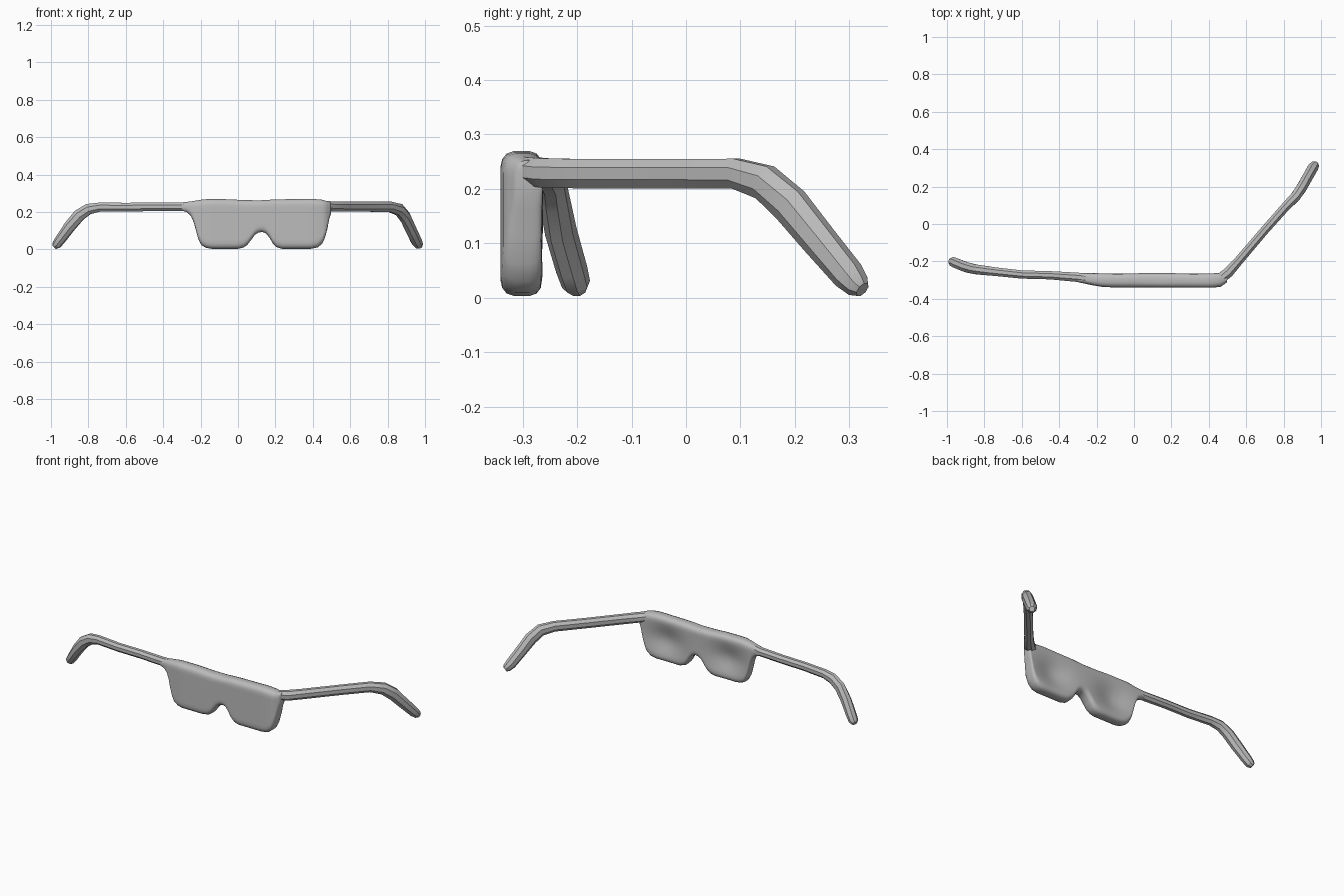
import bpy, bmesh, math
from mathutils import Vector

if "Cube" in bpy.data.objects:
    bpy.data.objects.remove(bpy.data.objects["Cube"], do_unlink=True)

grey = bpy.data.materials.new("plain grey")
grey.use_nodes = True
COLOUR = (0.5, 0.5, 0.5, 1)
grey.diffuse_color = COLOUR
grey.node_tree.nodes["Principled BSDF"].inputs["Base Color"].default_value = COLOUR


def loft(name, rings, angle):
    """Skin closed rings of points and cap both ends."""
    bm = bmesh.new()
    loops = [[bm.verts.new(p) for p in r] for r in rings]
    n = len(loops[0])
    for a, b in zip(loops, loops[1:]):
        for i in range(n):
            j = (i + 1) % n
            bm.faces.new((a[i], a[j], b[j], b[i]))
    bm.faces.new(loops[0])
    bm.faces.new(loops[-1])
    bmesh.ops.recalc_face_normals(bm, faces=bm.faces)
    me = bpy.data.meshes.new(name)
    bm.to_mesh(me)
    bm.free()
    me.materials.append(grey)
    ob = bpy.data.objects.new(name, me)
    bpy.context.collection.objects.link(ob)
    bpy.ops.object.select_all(action='DESELECT')
    ob.select_set(True)
    bpy.context.view_layer.objects.active = ob
    bpy.ops.object.shade_smooth_by_angle(angle=math.radians(angle))
    return ob


def sample(table, x):
    """Linear lookup in a list of (x, value) pairs."""
    for (x0, a), (x1, b) in zip(table, table[1:]):
        if x <= x1:
            return a + (b - a) * max(0, (x - x0) / (x1 - x0))
    return table[-1][1]


# Lens front: vertical slices from the upper rim down to the lower outline
LOWER = [(-.30, .207), (-.27, .197), (-.25, .175), (-.235, .14), (-.222, .09), (-.21, .05),
         (-.195, .022), (-.17, .008), (-.14, .003), (0, .003), (.03, .01), (.05, .024),
         (.07, .05), (.09, .077), (.11, .09), (.13, .093), (.15, .085), (.17, .06),
         (.185, .033), (.205, .012), (.235, .003), (.39, .003), (.425, .01), (.45, .03),
         (.465, .062), (.478, .11), (.487, .16), (.497, .19)]
UPPER = [(-.30, .248), (-.24, .258), (-.18, .268), (-.05, .268), (.03, .263), (.12, .262),
         (.2, .267), (.4, .27), (.45, .265), (.497, .252)]
FRONT = [(-.30, -.311), (-.22, -.328), (-.16, -.338), (.42, -.341), (.465, -.335), (.497, -.312)]
BACK = [(-.30, -.262), (0, -.262), (.497, -.262)]


def back_dimple(x, z):
    """Hollow of the two lenses on the rear."""
    return sum(.030 * math.exp(-((x - c) / .10) ** 2 - ((z - .13) / .075) ** 2)
               for c in (-.085, .325))


xs = sorted({x for x, _ in LOWER} | {-.10, -.07, -.035, .27, .30, .33, .36})
SIDES = 32
rings = []
for x in xs:
    lo, hi = sample(LOWER, x), sample(UPPER, x)
    f, b = sample(FRONT, x), sample(BACK, x)
    half, ym, yh = (hi - lo) / 2, (f + b) / 2, (b - f) / 2
    r = min(.03, half * .9)                      # rounding of rim
    ring = []
    for side in (-1, 1):
        for k in range(SIDES // 2):
            t = -math.cos(math.pi * (k + .5) / (SIDES / 2)) * -side
            t = max(-1, min(1, t * 1.005))
            z = (lo + hi) / 2 + half * t
            d = min(1, half * (1 - abs(t)) / r)  # 0 at the rim, 1 inside
            bulge = .35 + .65 * math.sqrt(max(0, 1 - (1 - d) ** 2))
            y = ym + side * yh * bulge
            if side > 0:
                y -= back_dimple(x, z)
            ring.append((x, y, z))
    rings.append(ring)
loft("lens_front", rings, 60)


def temple(name, path, sides=8):
    """Faceted arm; path rows are x, y, z, width, height."""
    pts = [Vector(p[:3]) for p in path]
    rings = []
    for i, (p, row) in enumerate(zip(pts, path)):
        d = (pts[min(i + 1, len(pts) - 1)] - pts[max(i - 1, 0)]).normalized()
        across = d.cross(Vector((0, 0, 1))).normalized()
        up = across.cross(d)
        ring = []
        for k in range(sides):
            a = 2 * math.pi * (k + .5) / sides
            ring.append(p + across * math.cos(a) * row[3] * .54
                        + up * math.sin(a) * row[4] * .54)
        rings.append(ring)
    return loft(name, rings, 30)


# Right arm, opened wide, with its hooked tip
temple("right_temple", [
    (-.20, -.298, .236, .050, .050), (-.30, -.285, .228, .050, .046),
    (-.45, -.274, .227, .044, .046), (-.60, -.270, .226, .044, .046),
    (-.74, -.255, .226, .046, .048), (-.80, -.248, .215, .050, .058),
    (-.85, -.242, .182, .052, .064), (-.90, -.230, .122, .054, .060),
    (-.95, -.210, .052, .054, .052), (-.970, -.202, .025, .050, .046),
    (-.982, -.197, .015, .030, .030)])

# Left arm, half open, with its hooked tip
temple("left_temple", [
    (.40, -.302, .240, .050, .048), (.46, -.294, .234, .058, .050),
    (.505, -.258, .229, .056, .054), (.56, -.196, .228, .048, .054),
    (.70, -.032, .228, .046, .054), (.81, .092, .228, .048, .055),
    (.862, .145, .212, .054, .064), (.895, .192, .170, .056, .068),
    (.925, .245, .105, .056, .062), (.955, .298, .042, .056, .056),
    (.968, .316, .022, .044, .044), (.974, .324, .015, .028, .028)])
